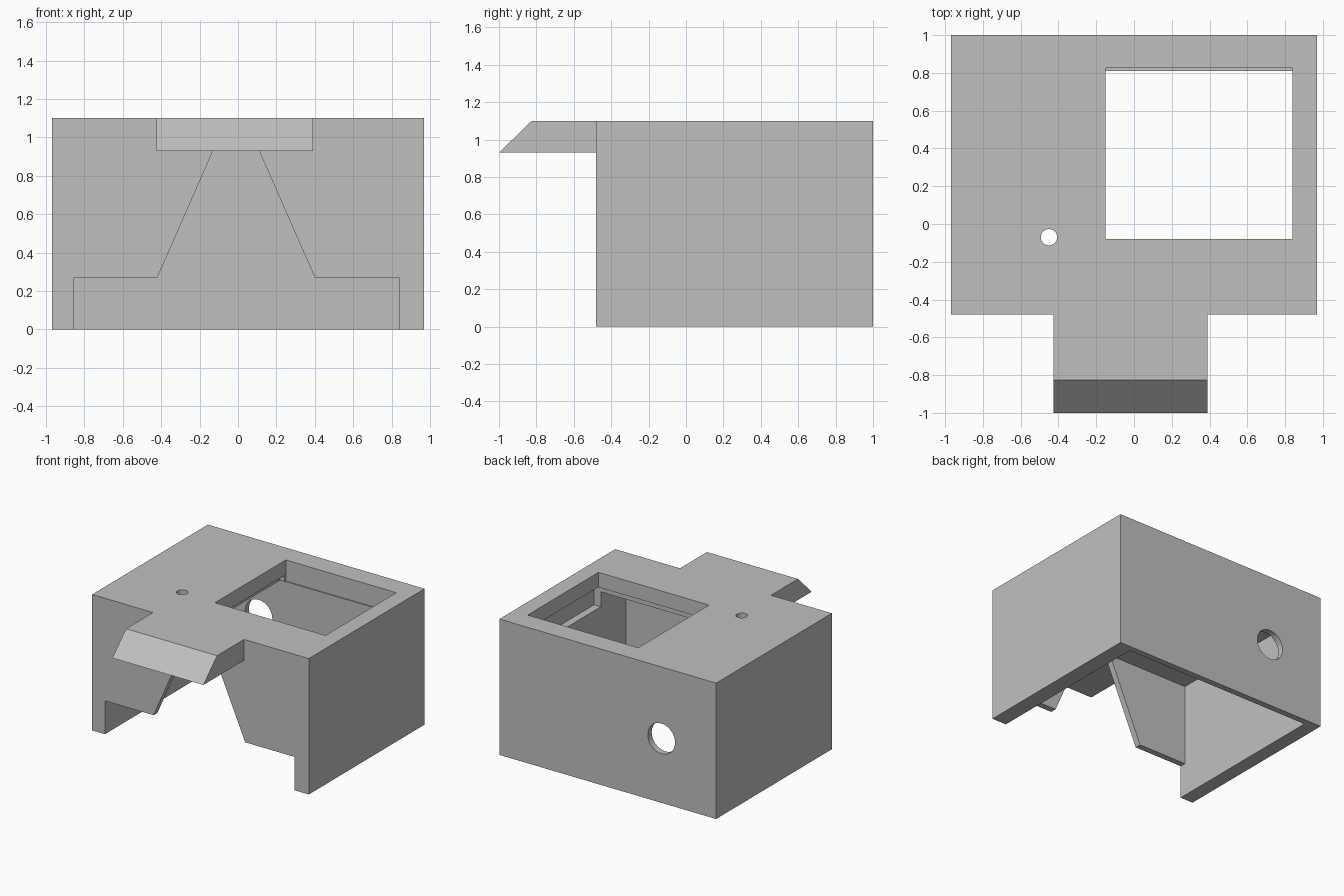
import bpy, bmesh, math
from mathutils import Matrix, Vector

cube = bpy.data.objects.get("Cube")
if cube:
    bpy.data.objects.remove(cube, do_unlink=True)

grey = bpy.data.materials.new("plain grey")
grey.use_nodes = True
COLOUR = (0.53, 0.53, 0.53, 1)
grey.diffuse_color = COLOUR
grey.node_tree.nodes["Principled BSDF"].inputs["Base Color"].default_value = COLOUR


def finish(name, bm):
    bmesh.ops.recalc_face_normals(bm, faces=bm.faces)
    mesh = bpy.data.meshes.new(name)
    bm.to_mesh(mesh)
    bm.free()
    mesh.materials.append(grey)
    obj = bpy.data.objects.new(name, mesh)
    bpy.context.collection.objects.link(obj)
    return obj


def prism(name, points, offset):
    """Extrude a flat outline along an offset."""
    bm = bmesh.new()
    face = bm.faces.new([bm.verts.new(p) for p in points])
    ext = bmesh.ops.extrude_face_region(bm, geom=[face])
    verts = [v for v in ext["geom"] if isinstance(v, bmesh.types.BMVert)]
    bmesh.ops.translate(bm, verts=verts, vec=Vector(offset))
    # extruding may drop the first face, so close any open rim
    rim = [e for e in bm.edges if e.is_boundary]
    if rim:
        bmesh.ops.holes_fill(bm, edges=rim)
    return finish(name, bm)


def box(name, x0, x1, y0, y1, z0, z1):
    return prism(name, [(x0, y0, z0), (x1, y0, z0), (x1, y1, z0), (x0, y1, z0)],
                 (0, 0, z1 - z0))


def cylinder(name, centre, radius, depth, rotation):
    bm = bmesh.new()
    bmesh.ops.create_cone(bm, cap_ends=True, segments=40, radius1=radius,
                          radius2=radius, depth=depth,
                          matrix=Matrix.Translation(centre) @ rotation)
    return finish(name, bm)


def cut(target, cutter):
    mod = target.modifiers.new("cut", "BOOLEAN")
    mod.operation = "DIFFERENCE"
    mod.solver = "EXACT"
    mod.object = cutter
    bpy.context.view_layer.objects.active = target
    bpy.ops.object.modifier_apply(modifier=mod.name)
    bpy.data.objects.remove(cutter, do_unlink=True)


# Hollow housing, open underneath
housing = box("housing", -0.97, 0.97, -0.48, 1, 0, 1.1)
cut(housing, box("cavity", -0.855, 0.84, -0.43, 0.95, -0.1, 0.93))

# Front opening: wide low slot below a tapered gap
front = [(-0.855, -0.1), (0.84, -0.1), (0.84, 0.27), (0.4, 0.27),
         (0.11, 0.93), (-0.13, 0.93), (-0.42, 0.27), (-0.855, 0.27)]
cut(housing, prism("front_gap", [(x, -0.6, z) for x, z in front], (0, 0.2, 0)))

# Window in the top, with a wider pocket beneath it
cut(housing, box("pocket", -0.19, 0.9, -0.11, 0.81, 0.81, 0.98))
cut(housing, box("window", -0.15, 0.84, -0.08, 0.825, 0.93, 1.2))

# Round holes in the top and the back
cut(housing, cylinder("top_hole", (-0.45, -0.07, 1.05), 0.043, 0.4, Matrix.Identity(4)))
cut(housing, cylinder("back_hole", (-0.48, 1, 0.52), 0.122, 0.3,
                      Matrix.Rotation(math.pi / 2, 4, "X")))

# Visor with a sloping front edge
side = [(-0.48, 0.93), (-1, 0.93), (-0.825, 1.1), (-0.48, 1.1)]
prism("visor", [(-0.425, y, z) for y, z in side], (0.815, 0, 0))
